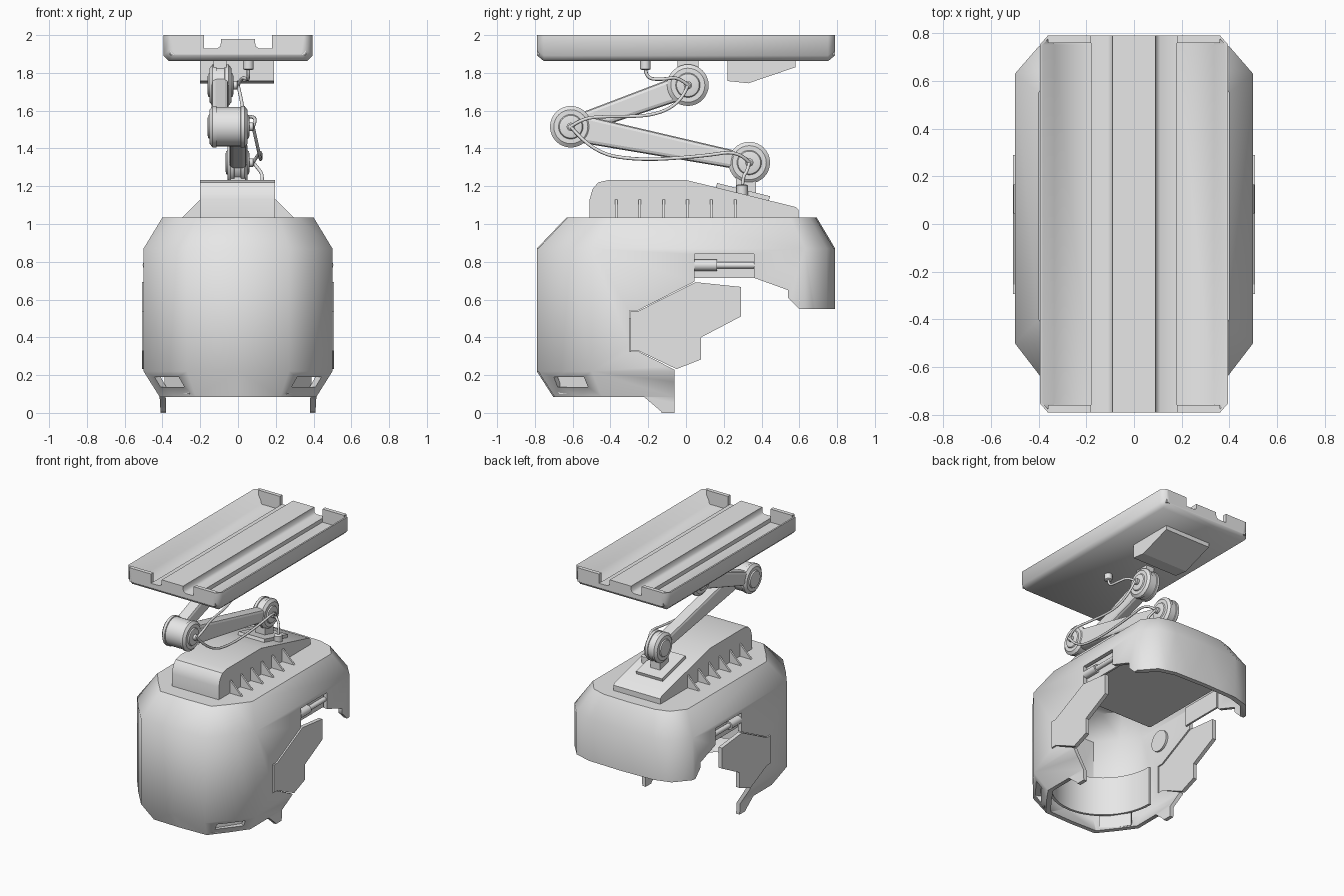
import bpy, bmesh, math
from mathutils import Vector

if "Cube" in bpy.data.objects:
    bpy.data.objects.remove(bpy.data.objects["Cube"])

grey = bpy.data.materials.new("plain_grey")
grey.diffuse_color = (0.8, 0.8, 0.8, 1)
grey.use_nodes = True
grey.node_tree.nodes["Principled BSDF"].inputs["Base Color"].default_value = grey.diffuse_color


def activate(ob):
    bpy.ops.object.select_all(action='DESELECT')
    ob.select_set(True)
    bpy.context.view_layer.objects.active = ob


def loft(name, rings, smooth=35, tri=False):
    """Closed solid through a list of equal-length point loops."""
    bm = bmesh.new()
    loops = [[bm.verts.new(p) for p in r] for r in rings]
    n = len(loops[0])
    for a, b in zip(loops, loops[1:]):
        for i in range(n):
            j = (i + 1) % n
            bm.faces.new((a[i], a[j], b[j], b[i]))
    bm.faces.new(loops[0][::-1])
    bm.faces.new(loops[-1])
    bmesh.ops.recalc_face_normals(bm, faces=bm.faces)
    if tri:
        bmesh.ops.triangulate(bm, faces=bm.faces)
    me = bpy.data.meshes.new(name)
    bm.to_mesh(me)
    bm.free()
    me.materials.append(grey)
    ob = bpy.data.objects.new(name, me)
    bpy.context.collection.objects.link(ob)
    activate(ob)
    if smooth:
        bpy.ops.object.shade_smooth_by_angle(angle=math.radians(smooth))
    return ob


def prism(name, yz, x0, x1, **kw):
    return loft(name, [[(x, y, z) for y, z in yz] for x in (x0, x1)], **kw)


def box(name, x, y, z):
    return prism(name, [(y[0], z[0]), (y[1], z[0]), (y[1], z[1]), (y[0], z[1])], *x, smooth=0)


def lathe(name, profile, c, axis='X', n=32):
    """Turned part: profile of (distance along axis, radius) about centre c."""
    rings = []
    for d, r in profile:
        ring = []
        for i in range(n):
            t = 2 * math.pi * i / n
            u, v = r * math.cos(t), r * math.sin(t)
            ring.append((c[0] + d, c[1] + u, c[2] + v) if axis == 'X' else (c[0] + u, c[1] + v, c[2] + d))
        rings.append(ring)
    return loft(name, rings)


def bevel(ob, width, seg=2):
    activate(ob)
    m = ob.modifiers.new("bevel", 'BEVEL')
    m.width, m.segments, m.limit_method = width, seg, 'ANGLE'
    bpy.ops.object.modifier_apply(modifier=m.name)


def cut(ob, cutter):
    activate(ob)
    m = ob.modifiers.new("cut", 'BOOLEAN')
    m.operation, m.solver, m.object = 'DIFFERENCE', 'EXACT', cutter
    bpy.ops.object.modifier_apply(modifier=m.name)
    bpy.data.objects.remove(cutter)


# ---- helmet shell: faceted plan scaled at several heights, then hollowed ----
PLAN = [(0, -.79), (.27, -.782), (.4, -.63), (.5, -.5), (.5, .63), (.4, .745), (.27, .782), (0, .79)]


def plan_ring(z, sx, sf, sb):
    half = [(x * sx, y * (sf if y < 0 else sb)) for x, y in PLAN]
    return [(x, y, z) for x, y in half] + [(-x, y, z) for x, y in half[-2:0:-1]]


LEVELS = [(0, .82, .89, .9), (.085, .83, .89, .9), (.22, 1, 1, 1), (.87, 1, 1, 1), (1.035, .8, .8, .875)]
helmet = loft("helmet_shell", [plan_ring(*l) for l in LEVELS], smooth=0, tri=True)
INNER = [(-.1, .76, .845, .855), (.08, .765, .845, .855), (.225, .94, .955, .955),
         (.855, .94, .955, .955), (1.0, .75, .76, .83)]
cut(helmet, loft("hollow", [plan_ring(*l) for l in INNER], smooth=0, tri=True))

# side opening with hinge notch, and the raised chin edge
OPENING = [(-.06, -.2), (-.06, .228), (-.25, .325), (-.3, .325), (-.3, .542), (-.255, .542), (.045, .695),
           (.045, .84), (.36, .84), (.36, .715), (.54, .65), (.54, .61), (.6, .55), (.95, .55), (.95, -.2)]
cut(helmet, prism("opening", OPENING, -.8, .8, smooth=0, tri=True))
CHIN = [(-.95, -.2), (-.95, .083), (-.22, .083), (-.13, .006), (-.13, -.2)]
cut(helmet, prism("chin_cut", CHIN, -.8, .8, smooth=0, tri=True))

# chin vents on the two front corners, each with a recessed back panel
for s in (-1, 1):
    along, out = Vector((s * .056, .085)), Vector((s * .083, -.056))
    for name, mid, a, depth, z in (("vent", (s * .355, -.605), 1, 1, (.137, .19)),
                                   ("vent_panel", (s * .312, -.573), 1.15, .14, (.1, .215))):
        mid = Vector(mid)
        corners = [mid + along * a * i + out * depth * j for i, j in ((1, 1), (-1, 1), (-1, -1), (1, -1))]
        ob = loft(name, [[(p.x, p.y, h) for p in corners] for h in z], smooth=0)
        if name == "vent":
            cut(helmet, ob)
activate(helmet)
bpy.ops.object.shade_smooth_by_angle(angle=math.radians(46))

# ---- cheek plates, hinges and inner side discs ----
CHEEK = [(-.294, .328), (-.25, .328), (-.05, .232), (.08, .283), (.08, .4), (.29, .51),
         (.29, .667), (.05, .692), (-.253, .539), (-.294, .539)]
for s, side in ((-1, "left"), (1, "right")):
    prism(side + "_cheek_plate", CHEEK, s * .478, s * .508, smooth=0)
    prism(side + "_hinge_back", [(.03, .715), (.37, .715), (.37, .86), (.03, .86)], s * .445, s * .46, smooth=0)
    for part, y0, y1, r in (("barrel", .045, .165, .03), ("pin", .165, .36, .018)):
        ring = [[(s * .475 + r * math.cos(k * math.pi / 6), y, .782 + r * math.sin(k * math.pi / 6))
                 for k in range(12)] for y in (y0, y1)]
        loft(side + "_hinge_" + part, ring)
    lathe(side + "_ear_disc", [(-.012, .08), (.012, .08)], (s * .466, -.27, .73))

# ---- inner chin band and ceiling pad ----
band = []
for i in range(25):
    t = math.pi * (1 + i / 24)
    c, d = math.cos(t), math.sin(t)
    band.append([(c * r, -.29 + d * (r + .03), z) for r, z in ((.4, .2), (.4, .5), (.38, .5), (.38, .2))])
loft("inner_chin_band", band)
pad = box("ceiling_pad", (-.4, .4), (-.3, .55), (.82, .88))
bevel(pad, .02)

# ---- top housing with side fins ----
HOUSING = [(-.51, 1.02), (-.51, 1.13), (-.495, 1.185), (-.465, 1.22), (-.41, 1.233), (0, 1.233),
           (.58, 1.09), (.595, 1.075), (.595, 1.02)]
housing = prism("top_housing", HOUSING, -.2, .195)
for s in (-1, 1):
    for k in range(6):
        y = -.37 + .126 * k
        tri = [(s * .19, 1.03), (s * .3, 1.03), (s * .2, 1.13), (s * .19, 1.13)]
        loft("cooling_fin", [[(x, y + d, z) for x, z in tri] for d in (-.007, .007)], smooth=0)
prism("arm_base_plate", [(.155, 1.185), (.165, 1.217), (.445, 1.147), (.435, 1.11)], -.11, .11, smooth=0)

# ---- folding arm: three joints and two links ----
J1, J2, J3 = (.335, 1.325), (-.61, 1.515), (.01, 1.735)


def joint(name, x0, x1, c):
    prof = [(x0 - .012, .04), (x0 - .008, .06), (x0, .065), (x0, .09), (x0 + .015, .11), (x0 + .035, .11),
            (x0 + .037, .104), (x1 - .037, .104), (x1 - .035, .11), (x1 - .015, .11), (x1, .09),
            (x1, .065), (x1 + .008, .06), (x1 + .012, .04)]
    lathe(name, prof, (0, *c))
    lathe(name + "_knob", [(x1, .022), (x1 + .03, .022), (x1 + .036, .014)], (0, *c), n=16)


joint("lower_joint", -.055, .05, J1)
joint("middle_joint", -.15, .05, J2)
joint("upper_joint", -.15, -.035, J3)


def link(name, a, b, wa, wb, x0, x1):
    a, b = Vector(a), Vector(b)
    d = (b - a).normalized()
    n = Vector((-d.y, d.x))
    ob = prism(name, [a + n * wa, b + n * wb, b - n * wb, a - n * wa], x0, x1, smooth=0)
    bevel(ob, .02)


link("lower_link", J2, J1, .075, .045, -.045, .045)
link("upper_link", J2, J3, .05, .065, -.14, -.05)
box("lower_lug", (-.04, .04), (.265, .37), (1.14, 1.3))
box("upper_lug", (-.13, -.06), (-.045, .065), (1.75, 1.88))

# ---- mounting rail: channelled tray with end walls ----


def rail_section(y, w, b):
    half = [(w - .03, b), (w, b + .03), (w, 2), (w - .012, 2), (.335, 1.9), (.18, 1.9),
            (.18, 1.93), (.11, 1.93), (.092, 1.942), (.09, 1.98)]
    return [(x, y, z) for x, z in half] + [(-x, y, z) for x, z in half[::-1]]


loft("mounting_rail", [rail_section(*r) for r in
                       ((-.79, .362, 1.893), (-.752, .395, 1.862), (.752, .395, 1.862), (.79, .362, 1.893))], smooth=68)
for s in (-1, 1):
    for e in (-1, 1):
        box("rail_end_wall", sorted((s * .18, s * .361)), sorted((e * .76, e * .79)), (1.895, 2))
prism("rail_wedge", [(.22, 1.87), (.22, 1.757), (.33, 1.745), (.58, 1.83), (.58, 1.87)], -.2, .19, smooth=0)

# ---- cables and their sockets ----


def cable(name, pts):
    cu = bpy.data.curves.new(name, 'CURVE')
    cu.dimensions, cu.bevel_depth, cu.bevel_resolution, cu.use_fill_caps = '3D', .009, 2, True
    sp = cu.splines.new('NURBS')
    sp.points.add(len(pts) - 1)
    for p, q in zip(sp.points, pts):
        p.co = (*q, 1)
    sp.order_u, sp.use_endpoint_u, sp.resolution_u = 3, True, 6
    cu.materials.append(grey)
    ob = bpy.data.objects.new(name, cu)
    bpy.context.collection.objects.link(ob)
    activate(ob)
    bpy.ops.object.convert(target='MESH')


cable("rail_cable", [(.055, -.215, 1.83), (.055, -.215, 1.77), (.05, -.12, 1.765), (.02, -.04, 1.78), (0, .01, 1.735)])
cable("upper_cable", [(0, .01, 1.735), (.02, -.02, 1.65), (.03, -.17, 1.57), (.06, -.42, 1.57),
                      (.1, -.55, 1.56), (.08, -.61, 1.515)])
cable("middle_cable", [(.08, -.61, 1.515), (.11, -.5, 1.38), (.12, -.25, 1.335), (.12, .1, 1.36),
                       (.12, .28, 1.39), (.08, .335, 1.325)])
cable("lower_cable", [(.08, .335, 1.325), (.12, .325, 1.28), (.13, .3, 1.25), (.13, .297, 1.17)])
lathe("rail_socket", [(-.045, .018), (-.04, .028), (.02, .028)], (.055, -.215, 1.86), axis='Z', n=16)
lathe("base_socket", [(-.03, .03), (.03, .03), (.035, .018)], (.13, .297, 1.175), axis='Z', n=16)
